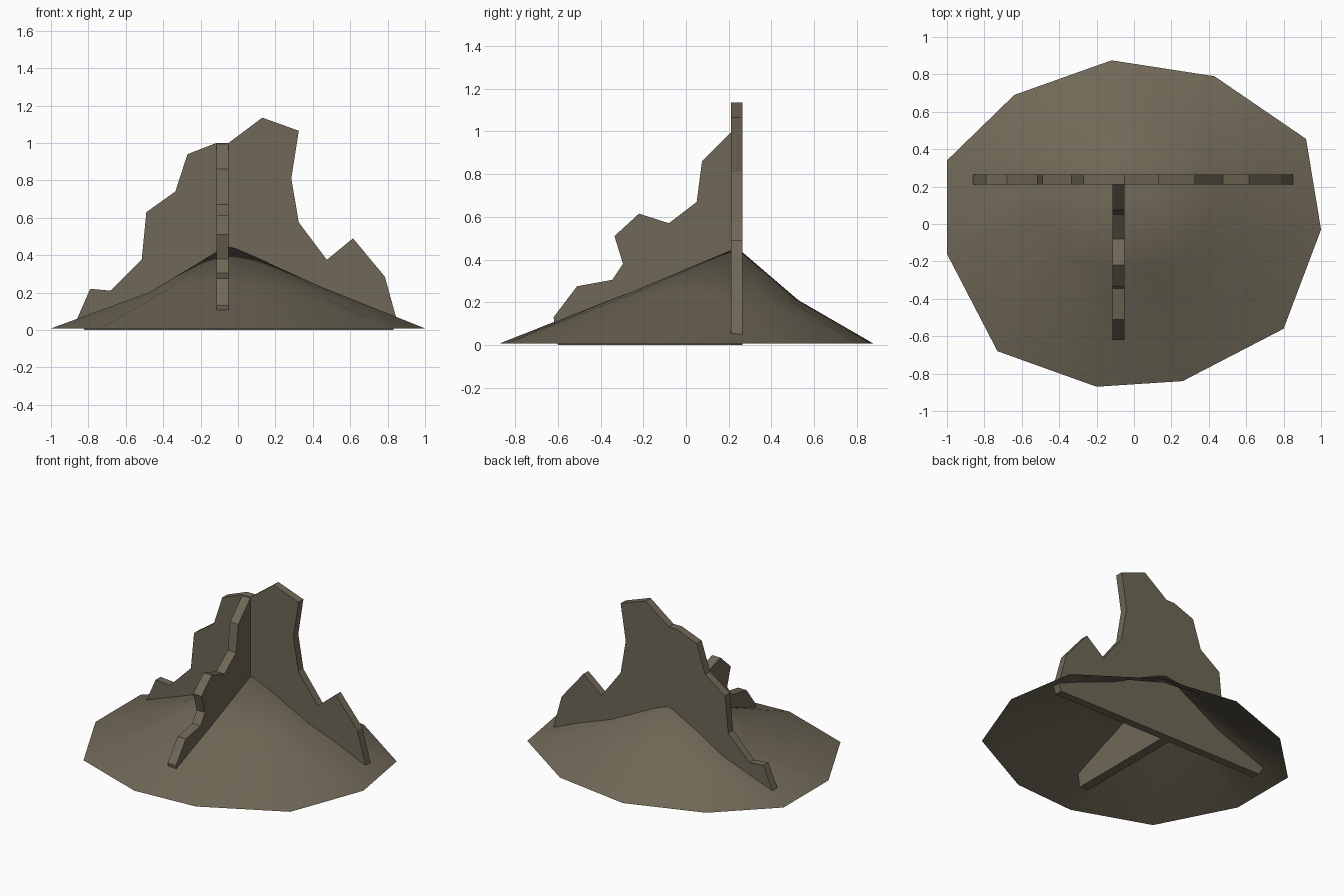
import bpy, bmesh

if "Cube" in bpy.data.objects:
    bpy.data.objects.remove(bpy.data.objects["Cube"])

stone = bpy.data.materials.new("weathered_stone")
stone.diffuse_color = (0.16, 0.138, 0.095, 1)
stone.use_nodes = True
stone.node_tree.nodes["Principled BSDF"].inputs["Base Color"].default_value = stone.diffuse_color


def finish(name, bm):
    bmesh.ops.recalc_face_normals(bm, faces=bm.faces)
    me = bpy.data.meshes.new(name)
    bm.to_mesh(me)
    bm.free()
    me.materials.append(stone)
    ob = bpy.data.objects.new(name, me)
    bpy.context.collection.objects.link(ob)
    return ob


def slab(name, profile, place, a, b):
    """Extrude a ragged upright outline between depths a and b."""
    bm = bmesh.new()
    f = bm.faces.new([bm.verts.new(place(u, z, a)) for u, z in profile])
    ext = bmesh.ops.extrude_face_region(bm, geom=[f])
    for v in ext["geom"]:
        if isinstance(v, bmesh.types.BMVert):
            v.co += place(0, 0, b) - place(0, 0, a)
    return finish(name, bm)


from mathutils import Vector

# Broken wall running left to right
slab("back_wall", [
    (-0.82, 0), (-0.86, 0.06), (-0.79, 0.22), (-0.68, 0.21), (-0.515, 0.375),
    (-0.49, 0.63), (-0.335, 0.74), (-0.27, 0.94), (-0.115, 1.0), (-0.05, 1.0),
    (0.13, 1.135), (0.325, 1.065), (0.285, 0.81), (0.325, 0.575),
    (0.475, 0.375), (0.615, 0.49), (0.785, 0.285), (0.85, 0.05), (0.83, 0)],
    lambda u, z, d: Vector((u, d, z)), 0.21, 0.265)

# Broken wall running forward from it
slab("cross_wall", [
    (0.215, 0), (0.215, 1.0), (0.075, 0.86), (0.05, 0.67), (-0.08, 0.57),
    (-0.22, 0.615), (-0.335, 0.51), (-0.295, 0.38), (-0.345, 0.305),
    (-0.51, 0.275), (-0.62, 0.13), (-0.6, 0)],
    lambda u, z, d: Vector((d, u, z)), -0.115, -0.05)

# Earth mound: open shell with rim, middle ring and apex
rim = [(-0.12, 0.875), (0.43, 0.79), (0.92, 0.455), (1.0, -0.03),
       (0.80, -0.56), (0.26, -0.84), (-0.20, -0.87), (-0.73, -0.68),
       (-1.0, -0.16), (-1.0, 0.34), (-0.64, 0.69)]
mid_z = [0.21, 0.21, 0.22, 0.24, 0.24, 0.24, 0.25, 0.23, 0.20, 0.20, 0.20]
apex = Vector((-0.05, 0.24, 0.455))
bm = bmesh.new()
outer = [bm.verts.new((x, y, 0.008)) for x, y in rim]
mid = [bm.verts.new((apex.x + (x - apex.x) * 0.45,
                     apex.y + (y - apex.y) * 0.45, z))
       for (x, y), z in zip(rim, mid_z)]
top = bm.verts.new(apex)
for i in range(len(rim)):
    j = (i + 1) % len(rim)
    bm.faces.new((outer[i], outer[j], mid[j], mid[i]))
    bm.faces.new((mid[i], mid[j], top))
for f in bm.faces:
    f.smooth = True
    f.normal_update()
finish("mound", bm)
